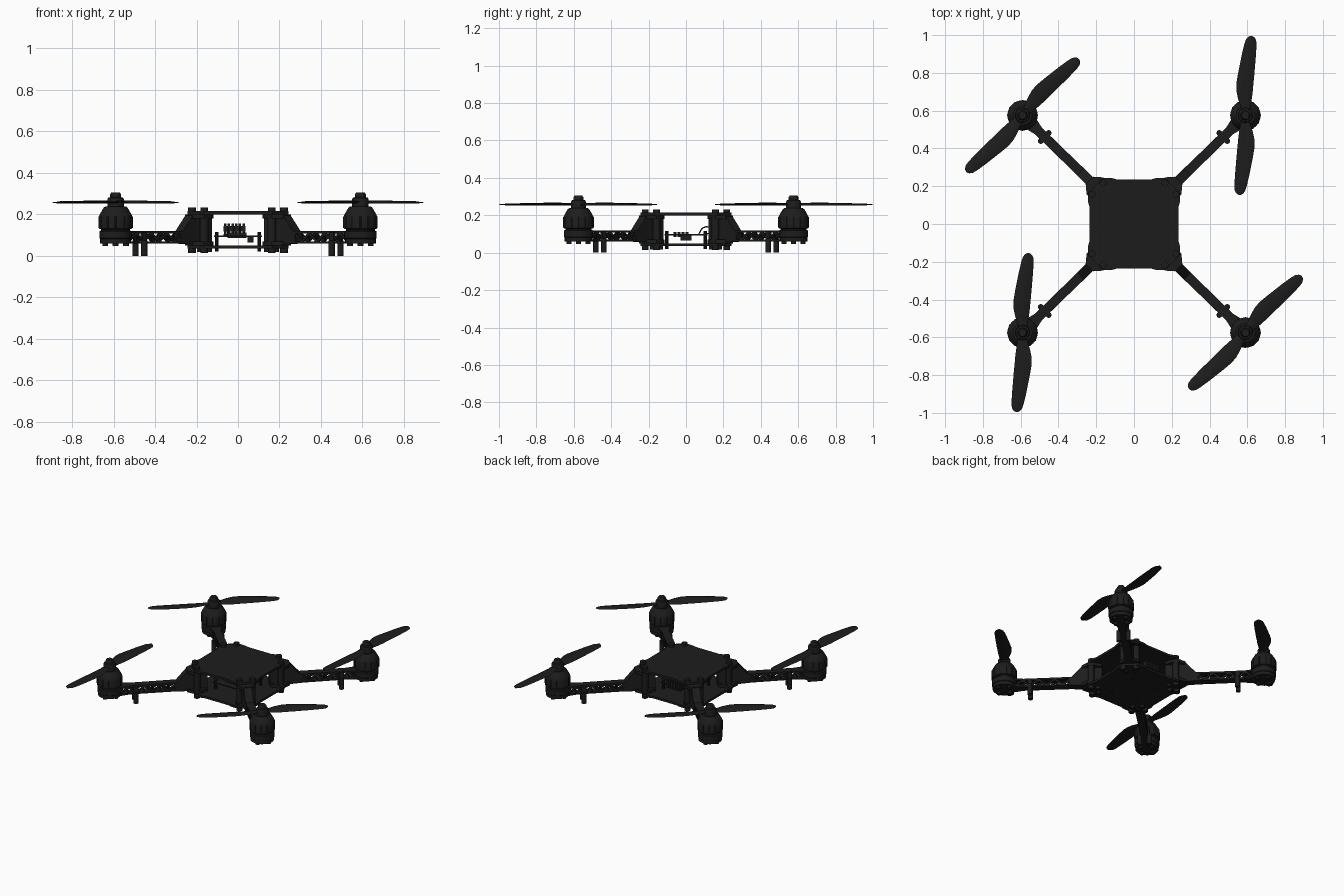
import bpy, bmesh
from math import pi, cos, sin, atan2, hypot, radians
from mathutils import Matrix, Vector

if "Cube" in bpy.data.objects:
    bpy.data.objects.remove(bpy.data.objects["Cube"])

black = bpy.data.materials.new("black_plastic")
black.diffuse_color = (0.012, 0.012, 0.012, 1)
black.use_nodes = True
black.node_tree.nodes["Principled BSDF"].inputs["Base Color"].default_value = black.diffuse_color


def finish(name, bm, mat=Matrix(), smooth=False):
    bmesh.ops.recalc_face_normals(bm, faces=bm.faces)
    me = bpy.data.meshes.new(name)
    bm.to_mesh(me)
    bm.free()
    me.materials.append(black)
    ob = bpy.data.objects.new(name, me)
    bpy.context.collection.objects.link(ob)
    ob.matrix_world = mat
    if smooth:
        bpy.ops.object.select_all(action='DESELECT')
        ob.select_set(True)
        bpy.context.view_layer.objects.active = ob
        bpy.ops.object.shade_smooth_by_angle(angle=radians(35))
    return ob


def loft(bm, rings):
    vs = [[bm.verts.new(p) for p in r] for r in rings]
    n = len(vs[0])
    for a, b in zip(vs, vs[1:]):
        for i in range(n):
            bm.faces.new((a[i], a[(i + 1) % n], b[(i + 1) % n], b[i]))
    bm.faces.new(vs[0][::-1])
    bm.faces.new(vs[-1])


def lathe(bm, prof, x=0, y=0, n=24):
    loft(bm, [[(x + r * cos(2 * pi * i / n), y + r * sin(2 * pi * i / n), z)
               for i in range(n)] for r, z in prof])


def cyl(bm, x, y, r, z0, z1, n=16):
    lathe(bm, [(r, z0), (r, z1)], x, y, n)


def prism(bm, pts, z0, z1):
    loft(bm, [[(x, y, z) for x, y in pts] for z in (z0, z1)])


def side_prism(bm, pts, y0, y1):
    loft(bm, [[(x, y, z) for x, z in pts] for y in (y0, y1)])


def box(bm, x0, x1, y0, y1, z0, z1):
    prism(bm, [(x0, y0), (x1, y0), (x1, y1), (x0, y1)], z0, z1)


def strut(bm, p, q, y, w=0.006, t=0.004):
    # flat bar in the xz plane between two (x, z) points
    d = Vector((q[0] - p[0], q[1] - p[1])).normalized() * w
    n = (-d.y, d.x)
    side_prism(bm, [(p[0] + n[0], p[1] + n[1]), (q[0] + n[0], q[1] + n[1]),
                    (q[0] - n[0], q[1] - n[1]), (p[0] - n[0], p[1] - n[1])], y - t, y + t)


# frame plates with chamfered corners and slightly waisted sides
quarter = [(.235, .09), (.243, .115), (.243, .165), (.165, .243), (.115, .243), (.09, .235)]
outline = []
for k in range(4):
    c, s = [(1, 0), (0, 1), (-1, 0), (0, -1)][k]
    outline += [(x * c - y * s, x * s + y * c) for x, y in quarter]
for name, z0, z1 in (("bottom_plate", .035, .05), ("top_plate", .2, .215)):
    bm = bmesh.new()
    prism(bm, outline, z0, z1)
    finish(name, bm)

R = hypot(.59, .575)


def arm(mat, tag):
    bm = bmesh.new()
    # root web sloping down from the top plate
    side_prism(bm, [(.2, .05), (.41, .06), (.41, .12), (.395, .12), (.325, .2), (.2, .2)], -.026, .026)
    # flared root flanges
    fl = [(.2, -.035), (.25, -.062), (.29, -.062), (.33, -.028),
          (.33, .028), (.29, .062), (.25, .062), (.2, .035)]
    prism(bm, fl, .05, .07)
    prism(bm, fl, .18, .2)
    for s in (-1, 1):
        cyl(bm, .269, s * .042, .02, .05, .2)
    # top and bottom strips
    end = [(.4, -.026), (.7, -.024), (.77, -.04), (.77, .04), (.7, .024), (.4, .026)]
    prism(bm, end, .108, .12)
    prism(bm, end, .06, .07)
    # zigzag side trusses
    n = 7
    xs = [.4 + i * (.76 - .4) / n for i in range(n + 1)]
    for s in (-1, 1):
        for i in range(n):
            a, b = (.067, .111) if i % 2 else (.111, .067)
            strut(bm, (xs[i], a), (xs[i + 1], b), s * .021)
            strut(bm, (xs[i + 1], .065), (xs[i + 1], .113), s * .021, .003)
    # round motor seat
    cyl(bm, R, 0, .074, .06, .115, 24)
    finish(tag + "_arm", bm, mat)

    # pair of landing pins
    bm = bmesh.new()
    for s in (-1, 1):
        cyl(bm, .66, s * .03, .015, 0, .075)
        box(bm, .645, .675, min(s * .02, s * .034), max(s * .02, s * .034), .06, .115)
    finish(tag + "_landing_pins", bm, mat, True)

    # frame bolts and motor bolts
    bm = bmesh.new()
    for s in (-1, 1):
        cyl(bm, .269, s * .042, .019, .215, .232, 12)
        cyl(bm, .269, s * .042, .019, .014, .035, 12)
        cyl(bm, .226, s * .03, .015, .018, .035, 12)
    for k in range(4):
        a = pi / 4 + k * pi / 2
        cyl(bm, R + .05 * cos(a), .05 * sin(a), .014, .047, .06, 12)
    finish(tag + "_bolts", bm, mat, True)


def motor(x, y, tag):
    mat = Matrix.Translation((x, y, 0))
    bm = bmesh.new()
    lathe(bm, [(.066, .075), (.078, .085), (.078, .118), (.07, .122), (.07, .128),
               (.08, .132), (.08, .192), (.074, .204), (.058, .232), (.05, .238)], n=32)
    # ribs around the bell
    for k in range(12):
        a = k * pi / 6
        cyl(bm, .077 * cos(a), .077 * sin(a), .006, .135, .19, 6)
    finish(tag + "_motor", bm, mat, True)
    bm = bmesh.new()
    lathe(bm, [(.04, .236), (.04, .272), (.036, .28), (.026, .283), (.026, .297), (.02, .306)])
    finish(tag + "_propeller_hub", bm, mat, True)


# blade stations: radius, trailing edge, leading edge, twist
stations = [(.0, -.022, .022, 5), (.04, -.024, .027, 7), (.085, -.028, .045, 8), (.125, -.031, .056, 8),
            (.165, -.032, .059, 7), (.22, -.034, .053, 6), (.27, -.035, .046, 5), (.32, -.036, .039, 4),
            (.376, -.036, .029, 3), (.402, -.032, .022, 3), (.416, -.022, .011, 3), (.422, -.01, 0, 3)]


def propeller(x, y, ang, tag):
    bm = bmesh.new()
    for k in (0, 1):
        f = -1 if k else 1
        rings = []
        for r, a, b, tw in stations:
            ring = []
            for u, h in ((0, 0), (.2, .7), (.5, 1), (.8, .8), (1, 0), (.8, -.5), (.5, -.6), (.2, -.4)):
                w = a + (b - a) * u
                t = radians(tw)
                th = h * (.007 if r < .4 else .004)
                ring.append((f * r, f * w * cos(t), .257 + w * sin(t) + th))
            rings.append(ring)
        loft(bm, rings)
    finish(tag + "_propeller", bm,
           Matrix.Translation((x, y, 0)) @ Matrix.Rotation(radians(ang), 4, 'Z'), True)


for sx in (-1, 1):
    for sy in (-1, 1):
        tag = ("front" if sy < 0 else "back") + ("_left" if sx < 0 else "_right")
        x, y = sx * .59, sy * .575
        arm(Matrix.Rotation(atan2(y, x), 4, 'Z'), tag)
        motor(x, y, tag)
        propeller(x, y, 86.5 if sx == sy else 46, tag)

# circuit board on four standoffs
bm = bmesh.new()
box(bm, -.115, .115, -.115, .115, .092, .099)
finish("circuit_board", bm)
bm = bmesh.new()
for sx in (-1, 1):
    for sy in (-1, 1):
        cyl(bm, sx * .103, sy * .103, .009, .02, .115, 10)
finish("board_standoffs", bm, smooth=True)

# pin connector at the back and small components
bm = bmesh.new()
box(bm, -.07, .035, .135, .165, .118, .145)
box(bm, -.07, .035, .1, .165, .099, .106)
for i in range(6):
    cx = -.062 + i * .0178
    box(bm, cx - .006, cx + .006, .13, .17, .104, .155)
finish("pin_connector", bm)
bm = bmesh.new()
for i in range(4):
    cy = -.06 + i * .022
    box(bm, -.05, .04, cy - .008, cy + .008, .085, .112)
box(bm, .045, .075, -.03, .03, .065, .092)
finish("board_components", bm)

# looped wires to the connector
for i in range(3):
    cu = bpy.data.curves.new("wire", 'CURVE')
    cu.dimensions = '3D'
    cu.bevel_depth = .004
    cu.bevel_resolution = 1
    sp = cu.splines.new('BEZIER')
    pts = [(.068, .1), (.095, .135), (.14, .135)]
    sp.bezier_points.add(2)
    for bp, (py, pz) in zip(sp.bezier_points, pts):
        bp.co = (-.05 + i * .03, py, pz)
        bp.handle_left_type = bp.handle_right_type = 'AUTO'
    cu.materials.append(black)
    bpy.context.collection.objects.link(bpy.data.objects.new("connector_wire", cu))
